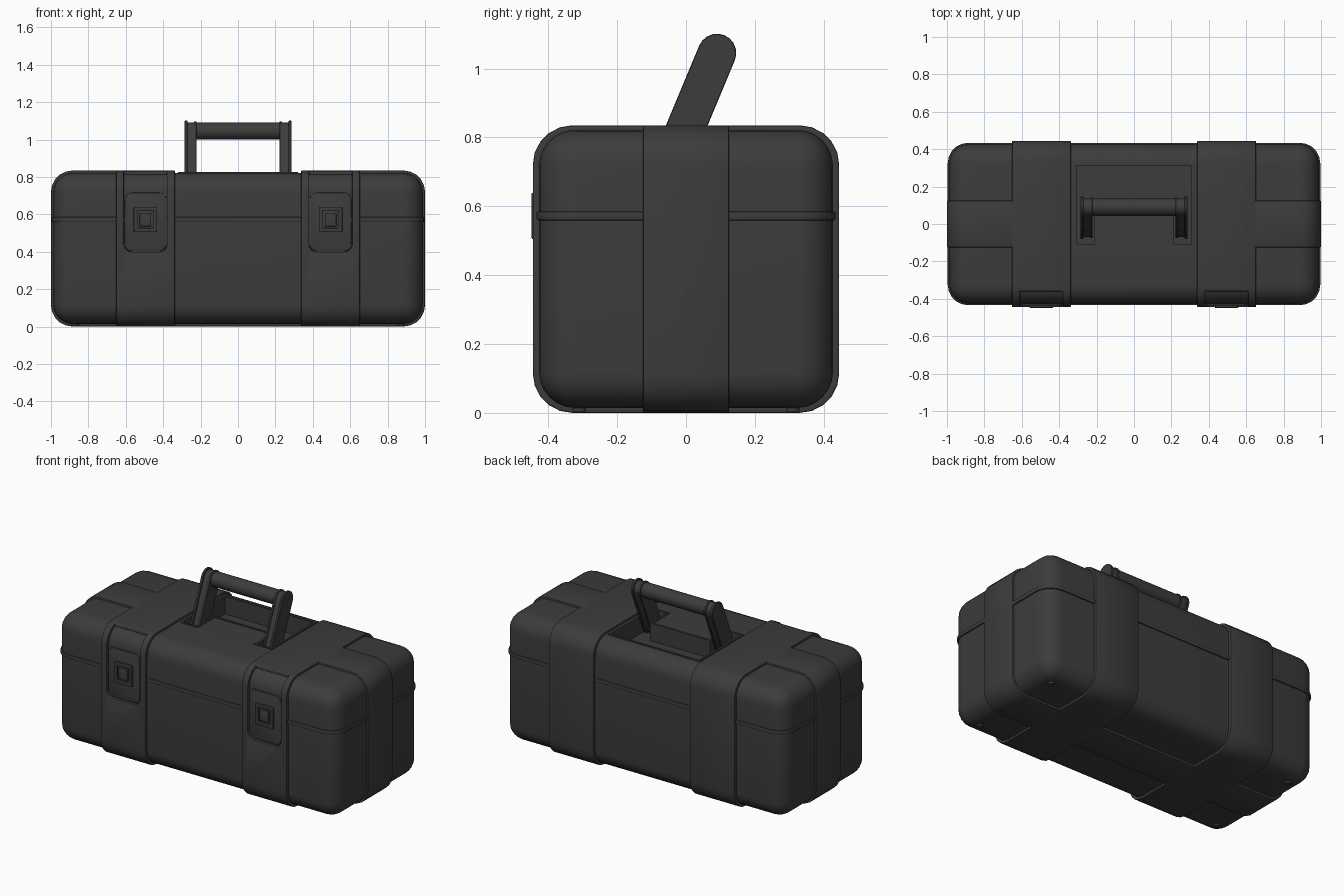
import bpy, bmesh, math
from mathutils import Vector

if "Cube" in bpy.data.objects:
    bpy.data.objects.remove(bpy.data.objects["Cube"])

dark = bpy.data.materials.new("dark_plastic")
dark.diffuse_color = (0.045, 0.045, 0.045, 1)
dark.use_nodes = True
dark.node_tree.nodes["Principled BSDF"].inputs["Base Color"].default_value = dark.diffuse_color


def place(u, v, d, axis):
    return {'X': (d, u, v), 'Y': (u, d, v), 'Z': (u, v, d)}[axis]


def finish(name, bm):
    bmesh.ops.recalc_face_normals(bm, faces=bm.faces)
    me = bpy.data.meshes.new(name)
    bm.to_mesh(me)
    bm.free()
    ob = bpy.data.objects.new(name, me)
    bpy.context.collection.objects.link(ob)
    me.materials.append(dark)
    return ob


def apply(ob, mod):
    bpy.context.view_layer.objects.active = ob
    bpy.ops.object.modifier_apply(modifier=mod.name)


def cut(ob, cutter):
    m = ob.modifiers.new("cut", 'BOOLEAN')
    m.operation, m.solver, m.object = 'DIFFERENCE', 'EXACT', cutter
    apply(ob, m)
    bpy.data.objects.remove(cutter)


def soften(ob, width=0.0, segments=2):
    if width:
        m = ob.modifiers.new("bevel", 'BEVEL')
        m.width, m.segments = width, segments
        m.limit_method, m.angle_limit = 'ANGLE', math.radians(50)
        apply(ob, m)
    bpy.ops.object.select_all(action='DESELECT')
    ob.select_set(True)
    bpy.context.view_layer.objects.active = ob
    bpy.ops.object.shade_smooth_by_angle(angle=math.radians(32))


def prism(name, pts, axis, a, b):
    bm = bmesh.new()
    lo = [bm.verts.new(place(u, v, a, axis)) for u, v in pts]
    hi = [bm.verts.new(place(u, v, b, axis)) for u, v in pts]
    bm.faces.new(lo)
    bm.faces.new(hi)
    for i in range(len(pts)):
        j = (i + 1) % len(pts)
        bm.faces.new((lo[i], lo[j], hi[j], hi[i]))
    return finish(name, bm)


def ring(name, outer, inner, axis, a, b):
    bm = bmesh.new()
    loops = [[bm.verts.new(place(u, v, d, axis)) for u, v in pts]
             for pts, d in ((outer, a), (outer, b), (inner, b), (inner, a))]
    n = len(outer)
    for k in range(4):
        p, q = loops[k], loops[(k + 1) % 4]
        for i in range(n):
            j = (i + 1) % n
            bm.faces.new((p[i], p[j], q[j], q[i]))
    return finish(name, bm)


def rrect(cu, cv, w, h, r, n=5):
    pts = []
    for k, (su, sv) in enumerate(((1, 1), (-1, 1), (-1, -1), (1, -1))):
        for i in range(n + 1):
            t = math.radians(90 * (k + i / n))
            pts.append((cu + su * (w / 2 - r) + r * math.cos(t),
                        cv + sv * (h / 2 - r) + r * math.sin(t)))
    return pts


def box(name, x0, x1, y0, y1, z0, z1):
    return prism(name, [(x0, y0), (x1, y0), (x1, y1), (x0, y1)], 'Z', z0, z1)


# U-shaped outline of the handle well, grown outward by o
def well(o):
    half = [(0.21 - o, 0.06 - o), (0.21 - o, -0.108 - o),
            (0.308 + o, -0.108 - o), (0.308 + o, 0.311 + o)]
    return half + [(-x, y) for x, y in reversed(half)]


# main case with the handle well sunk in the top
body = box("case_body", -0.988, 0.988, -0.427, 0.427, 0.014, 0.822)
m = body.modifiers.new("round", 'BEVEL')
m.width, m.segments = 0.105, 6
apply(body, m)
cut(body, prism("well_cutter", well(0), 'Z', 0.715, 0.95))
soften(body)
soften(ring("handle_well_rim", well(0.012), well(0), 'Z', 0.80, 0.827))

# lid seam ridge
soften(ring("seam_ridge", rrect(0, 0, 1.992, 0.868, 0.11), rrect(0, 0, 1.96, 0.836, 0.095),
            'Z', 0.559, 0.585), 0.005)

# lengthwise band, left off between the straps on top
band = ring("end_band", rrect(0, 0.4175, 2.0, 0.834, 0.115),
            rrect(0, 0.4175, 1.95, 0.784, 0.09), 'Y', -0.125, 0.125)
cut(band, box("band_cutter", -0.5, 0.5, -0.3, 0.3, 0.6, 1.0))
soften(band, 0.006)

# straps with latches, left and right
for side, s in (("left", -1), ("right", 1)):
    c = s * 0.495
    strap = ring(side + "_strap", rrect(0, 0.4175, 0.89, 0.835, 0.115),
                 rrect(0, 0.4175, 0.84, 0.785, 0.09), 'X', c - 0.157, c + 0.157)
    cut(strap, prism("latch_cutter", rrect(c, 0.70, 0.23, 0.60, 0.04), 'Y', -0.6, -0.36))
    soften(strap, 0.006)
    # latch plate, slightly sunk in the strap
    soften(prism(side + "_latch_plate", rrect(c, 0.56, 0.222, 0.312, 0.036), 'Y', -0.436, -0.415), 0.004)
    # buckle
    soften(ring(side + "_buckle_frame", rrect(c, 0.572, 0.126, 0.134, 0.006, 2),
                rrect(c, 0.572, 0.084, 0.092, 0.004, 2), 'Y', -0.448, -0.43), 0.003)
    soften(prism(side + "_buckle_button", rrect(c, 0.572, 0.062, 0.072, 0.004, 2),
                 'Y', -0.449, -0.43), 0.003)

# folding carry handle
pivot, tip = Vector((-0.024, 0.772)), Vector((0.09, 1.045))
lean = math.atan2(tip.y - pivot.y, tip.x - pivot.x)


def arm_profile(r, n=10):
    pts = []
    for centre, start in ((tip, lean - math.pi / 2), (pivot, lean + math.pi / 2)):
        for i in range(n + 1):
            t = start + math.pi * i / n
            pts.append((centre.x + r * math.cos(t), centre.y + r * math.sin(t)))
    return pts


for side, s in (("left", -1), ("right", 1)):
    for part, r, a, b in (("inner_plate", 0.052, 0.222, 0.236),
                          ("web", 0.046, 0.234, 0.273),
                          ("outer_plate", 0.056, 0.271, 0.286)):
        soften(prism(f"{side}_handle_{part}", arm_profile(r), 'X', s * a, s * b), 0.002, 1)

grip = [(tip.x + 0.046 * math.cos(i * math.pi / 12), tip.y + 0.046 * math.sin(i * math.pi / 12))
        for i in range(24)]
soften(prism("handle_grip", grip, 'X', -0.225, 0.225))

# small feet under the corners
for sx in (-1, 1):
    for sy in (-1, 1):
        foot = [(sx * 0.87 + 0.02 * math.cos(i * math.pi / 6),
                 sy * 0.31 + 0.02 * math.sin(i * math.pi / 6)) for i in range(12)]
        soften(prism("corner_foot", foot, 'Z', 0.004, 0.03))
